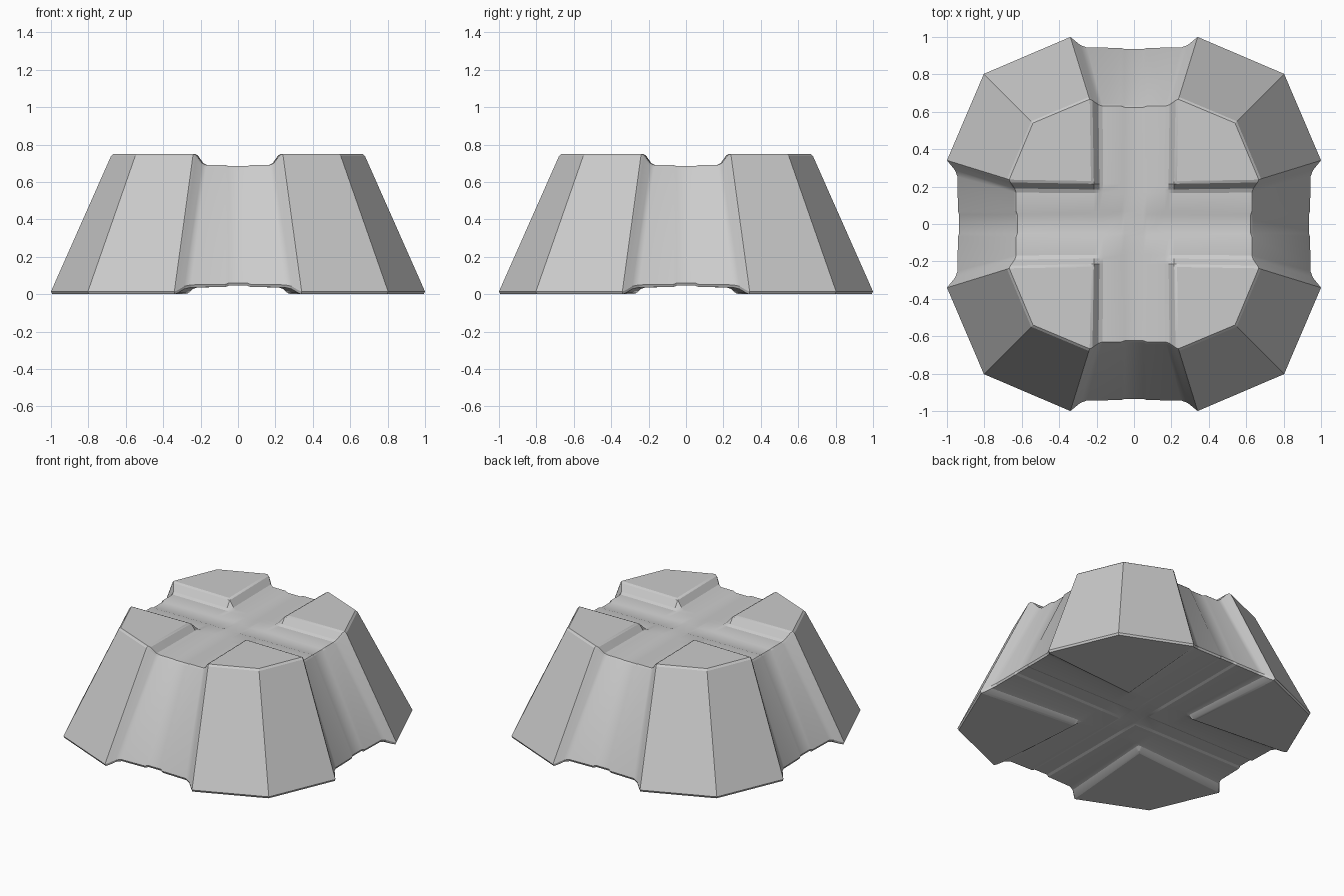
import bpy, bmesh

if "Cube" in bpy.data.objects:
    bpy.data.objects.remove(bpy.data.objects["Cube"])

# Channel cross-sections from the centre outwards:
# (half width inside, half width at the rim, rim distance from centre, height)
TOP = [(.05, .05, .624, .684), (.068, .068, .63, .69), (.165, .168, .63, .69),
       (.185, .19, .638, .70), (.215, .222, .66, .742), (.23, .237, .667, .75)]
BOTTOM = [(.05, .05, .928, .045), (.068, .068, .935, .038), (.215, .25, .937, .036),
          (.24, .285, .95, .028), (.265, .322, .98, .006), (.28, .338, .993, .0)]
RIM = len(TOP) + 1
IDS = [i for i in range(-RIM, RIM + 1) if i]


def point(profile, corner, i, j):
    """Position of a grid point on the cross-channelled cap."""
    a, b = abs(i), abs(j)
    if a == RIM and b == RIM:
        x, y, z = corner, corner, profile[-1][3]
    elif a == RIM:
        _, y, x, z = profile[b - 1]
    elif b == RIM:
        _, x, y, z = profile[a - 1]
    else:
        x, y = profile[a - 1][0], profile[b - 1][0]
        z = profile[min(a, b) - 1][3]
    return (x if i > 0 else -x, y if j > 0 else -y, z)


bm = bmesh.new()


def cap(profile, corner):
    """Grid of faces with four raised corner plates; returns its vertices."""
    grid = {(i, j): bm.verts.new(point(profile, corner, i, j))
            for i in IDS for j in IDS}
    for i0, i1 in zip(IDS, IDS[1:]):
        for j0, j1 in zip(IDS, IDS[1:]):
            bm.faces.new([grid[i0, j0], grid[i1, j0], grid[i1, j1], grid[i0, j1]])
    return grid


# Ordered walk around the rim
walk = ([(i, -RIM) for i in IDS[:-1]] + [(RIM, j) for j in IDS[:-1]]
        + [(i, RIM) for i in IDS[:0:-1]] + [(-RIM, j) for j in IDS[:0:-1]])


def rim(grid):
    return [grid[k] for k in walk]


def offset_rim(loop, scale, dz):
    """Chamfer loop just outside a cap."""
    return [bm.verts.new((v.co.x * scale, v.co.y * scale, v.co.z + dz)) for v in loop]


# Caps, small rim chamfers and sloping grooved walls
top = rim(cap(TOP, .54))
bottom = rim(cap(BOTTOM, .797))
loops = [bottom, offset_rim(bottom, 1.007, .014), offset_rim(top, 1.018, -.012), top]
for lo, hi in zip(loops, loops[1:]):
    for k in range(len(walk)):
        n = (k + 1) % len(walk)
        bm.faces.new([lo[k], lo[n], hi[n], hi[k]])

bmesh.ops.recalc_face_normals(bm, faces=bm.faces)
mesh = bpy.data.meshes.new("channelled_block")
bm.to_mesh(mesh)
bm.free()
block = bpy.data.objects.new("channelled_block", mesh)
bpy.context.collection.objects.link(block)

# Soft channel curves, crisp plate edges
bpy.context.view_layer.objects.active = block
block.select_set(True)
bpy.ops.object.shade_smooth_by_angle(angle=0.35)
